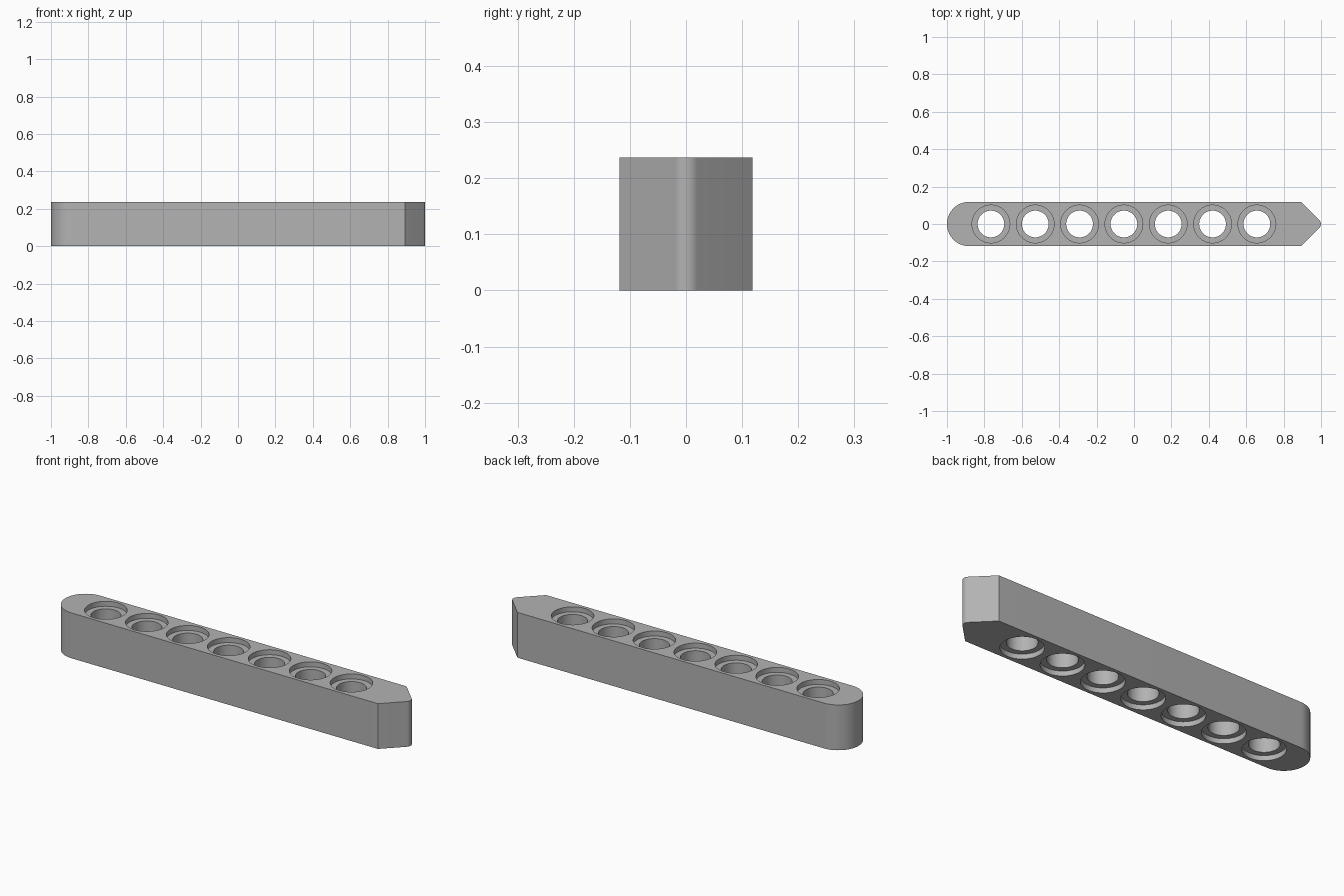
import bpy, bmesh, math

if "Cube" in bpy.data.objects:
    bpy.data.objects.remove(bpy.data.objects["Cube"])

H = 0.237            # height
W = 0.1185           # half width
PITCH = 0.237        # hole spacing
FIRST = -0.765       # first hole centre
SEG = 48

grey = bpy.data.materials.new("mid grey")
grey.diffuse_color = (0.45, 0.45, 0.45, 1)
grey.use_nodes = True
grey.node_tree.nodes["Principled BSDF"].inputs["Base Color"].default_value = grey.diffuse_color


def arc(cx, cy, r, a0, a1, n):
    """Points on an arc, angles in degrees."""
    angles = [math.radians(a0 + (a1 - a0) * i / n) for i in range(n + 1)]
    return [(cx + r * math.cos(a), cy + r * math.sin(a)) for a in angles]


def make_object(name, bm):
    bmesh.ops.recalc_face_normals(bm, faces=bm.faces)
    mesh = bpy.data.meshes.new(name)
    bm.to_mesh(mesh)
    bm.free()
    mesh.materials.append(grey)
    obj = bpy.data.objects.new(name, mesh)
    bpy.context.collection.objects.link(obj)
    return obj


# Beam: round left end, pointed right end with a small rounded tip
tip_r = 0.028
outline = arc(-1 + W, 0, W, 90, 270, 32)
apex = 1 + tip_r * (math.sqrt(2) - 1)
outline += [(apex - W, -W)]
outline += arc(1 - tip_r, 0, tip_r, -45, 45, 10)
outline += [(apex - W, W)]
bm = bmesh.new()
base = bm.faces.new([bm.verts.new((x, y, 0)) for x, y in outline])
top = bmesh.ops.extrude_face_region(bm, geom=[base])["geom"]
bmesh.ops.translate(bm, vec=(0, 0, H),
                    verts=[v for v in top if isinstance(v, bmesh.types.BMVert)])
beam = make_object("beam", bm)

# Spool-shaped cutters: through hole with a wide recess at each face
R_IN, R_OUT, DEPTH = 0.0715, 0.101, 0.026
profile = [(R_OUT, -0.05), (R_OUT, DEPTH), (R_IN, DEPTH),
           (R_IN, H - DEPTH), (R_OUT, H - DEPTH), (R_OUT, H + 0.05)]
bm = bmesh.new()
for i in range(7):
    cx = FIRST + i * PITCH
    rings = [[bm.verts.new((x, y, z)) for x, y in arc(cx, 0, r, 0, 360, SEG)[:-1]]
             for r, z in profile]
    for lo, hi in zip(rings, rings[1:]):
        for k in range(SEG):
            n = (k + 1) % SEG
            bm.faces.new((lo[k], lo[n], hi[n], hi[k]))
    bm.faces.new(rings[0][::-1])
    bm.faces.new(rings[-1])
cutter = make_object("hole_cutter", bm)
cutter.hide_render = True

# Cut the holes, then smooth the curved walls
mod = beam.modifiers.new("holes", 'BOOLEAN')
mod.operation = 'DIFFERENCE'
mod.solver = 'EXACT'
mod.object = cutter
bpy.context.view_layer.objects.active = beam
beam.select_set(True)
bpy.ops.object.modifier_apply(modifier=mod.name)
bpy.data.objects.remove(cutter)
bpy.ops.object.shade_smooth_by_angle(angle=math.radians(30))
